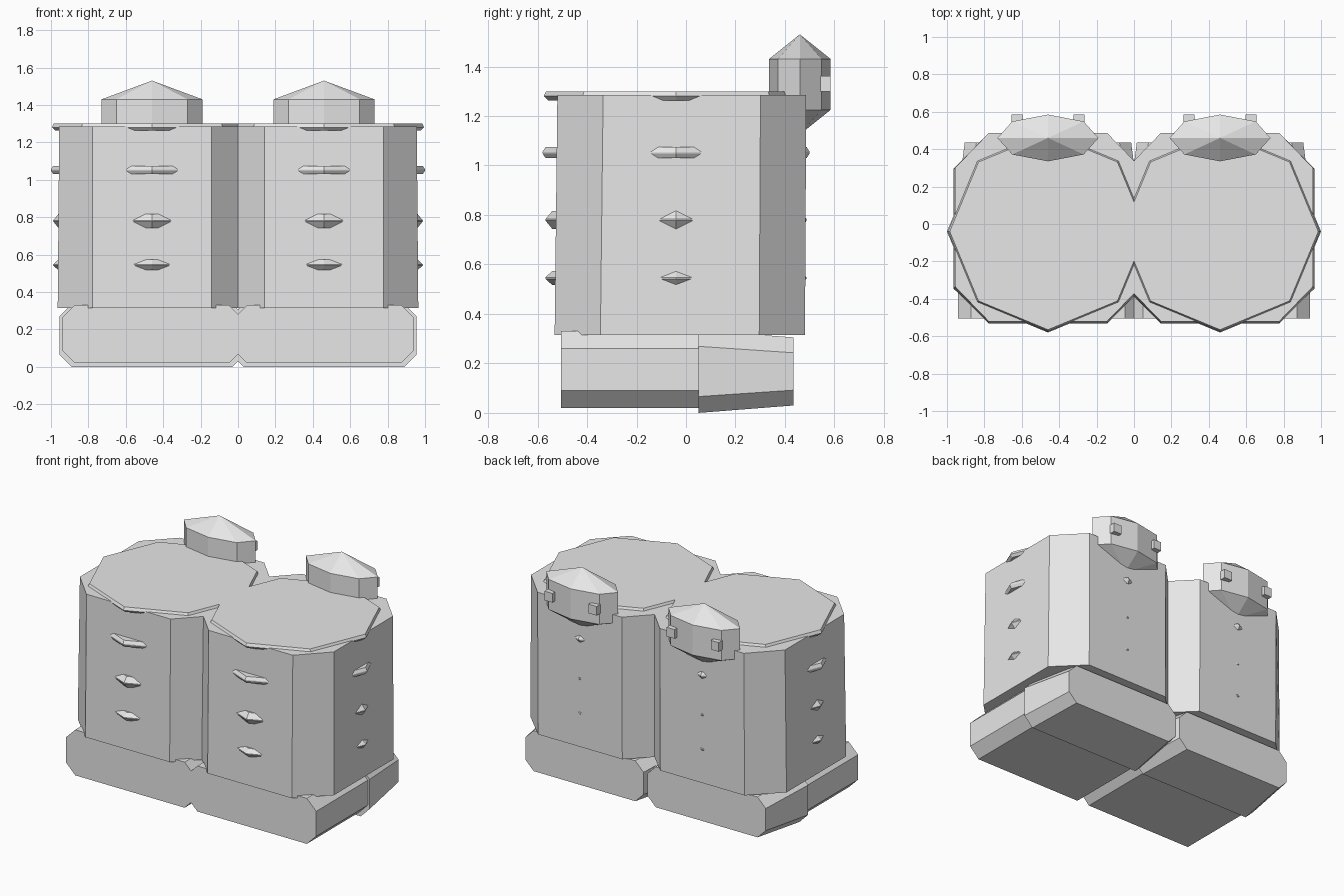
import bpy, bmesh, math
from mathutils import Vector

if "Cube" in bpy.data.objects:
    bpy.data.objects.remove(bpy.data.objects["Cube"])

GREY = (0.8, 0.8, 0.8, 1)
mat = bpy.data.materials.new("plain grey")
mat.use_nodes = True
mat.diffuse_color = GREY
mat.node_tree.nodes["Principled BSDF"].inputs["Base Color"].default_value = GREY

CX = 0.46       # distance of each block's axis from the middle
STEP = math.pi / 4


def loft(name, rings):
    """Skin closed rings of points (a one-point ring is a tip), cut at x = 0 and mirror."""
    bm = bmesh.new()
    loops = [[bm.verts.new(p) for p in ring] for ring in rings]
    for a, b in zip(loops, loops[1:]):
        n = max(len(a), len(b))
        for i in range(n):
            j = (i + 1) % n
            if len(a) == 1:
                bm.faces.new((a[0], b[j], b[i]))
            elif len(b) == 1:
                bm.faces.new((a[i], a[j], b[0]))
            else:
                bm.faces.new((a[i], a[j], b[j], b[i]))
    for end in (loops[0], loops[-1]):
        if len(end) > 2:
            bm.faces.new(end)
    bmesh.ops.recalc_face_normals(bm, faces=bm.faces)
    # drop the part that would run into the twin block
    bmesh.ops.bisect_plane(bm, geom=bm.verts[:] + bm.edges[:] + bm.faces[:],
                           plane_co=(0, 0, 0), plane_no=(1, 0, 0), clear_inner=True)
    mesh = bpy.data.meshes.new(name)
    bm.to_mesh(mesh)
    bm.free()
    mesh.materials.append(mat)
    obj = bpy.data.objects.new(name, mesh)
    bpy.context.collection.objects.link(obj)
    obj.modifiers.new("twin", "MIRROR").use_axis = (True, False, False)
    return obj


def oval(y, z, rx, ry):
    """Octagon with a point towards each axis."""
    return [(CX + rx * math.cos(k * STEP), y + ry * math.sin(k * STEP), z) for k in range(8)]


def chamfered(hx, hy, cx, cy):
    """Rectangle outline of half size hx, hy with corners cut back by cx, cy."""
    return [(hx, cy - hy), (hx, hy - cy), (hx - cx, hy), (cx - hx, hy),
            (-hx, hy - cy), (-hx, cy - hy), (cx - hx, -hy), (hx - cx, -hy)]


# Tower bodies, leaning in slightly towards the top
def tower_ring(z, y, hx, hy):
    return [(CX + px, y + py, z) for px, py in chamfered(hx, hy, hx - 0.317, 0.185)]


loft("tower_body", [tower_ring(0.315, -0.025, 0.504, 0.506),
                    tower_ring(1.284, -0.017, 0.496, 0.503)])

# Floor plates whose corners poke through the walls: height, half thickness, radius, bevel
for name, z, h, r, bevel in (("lower_floor", 0.545, 0.028, 0.528, 0.027),
                             ("middle_floor", 0.78, 0.037, 0.528, 0.028),
                             ("upper_floor", 1.052, 0.022, 0.54, 0.012)):
    loft(name, [oval(-0.04, z + dz, r - db, r - db)
                for dz, db in ((-h, bevel), (-0.003, 0), (0.003, 0), (h, bevel))])

# Roof plate
loft("roof_plate", [oval(-0.04, z, r, r)
                    for z, r in ((1.263, 0.518), (1.28, 0.535), (1.3, 0.525))])


# Base blocks: front one straight, rear one tapering backwards
def base_ring(y, bottom, top, hx, cut):
    mid = (bottom + top) / 2
    return [(CX + px, y, mid + pz) for px, pz in chamfered(hx, top - mid, cut, cut)]


loft("front_base", [base_ring(-0.505, 0.02, 0.33, 0.482, 0.07),
                    base_ring(0.05, 0.02, 0.33, 0.482, 0.07)])
loft("rear_base", [base_ring(0.05, 0, 0.335, 0.495, 0.066),
                   base_ring(0.435, 0.03, 0.305, 0.445, 0.062)])

# Rear turrets with pointed top and bottom
loft("turret", [[(CX, 0.46, 1.125)], oval(0.46, 1.225, 0.27, 0.125),
                oval(0.46, 1.43, 0.27, 0.125), [(CX, 0.46, 1.53)]])

# Small square blocks on the back of each turret
for name, side in (("inner_turret_block", -1), ("outer_turret_block", 1)):
    x = CX + side * 0.166
    loft(name, [[(x + dx, y, z) for dx, y in ((-0.03, 0.52), (0.03, 0.52),
                                              (0.03, 0.585), (-0.03, 0.585))]
                for z in (1.3, 1.362)])
